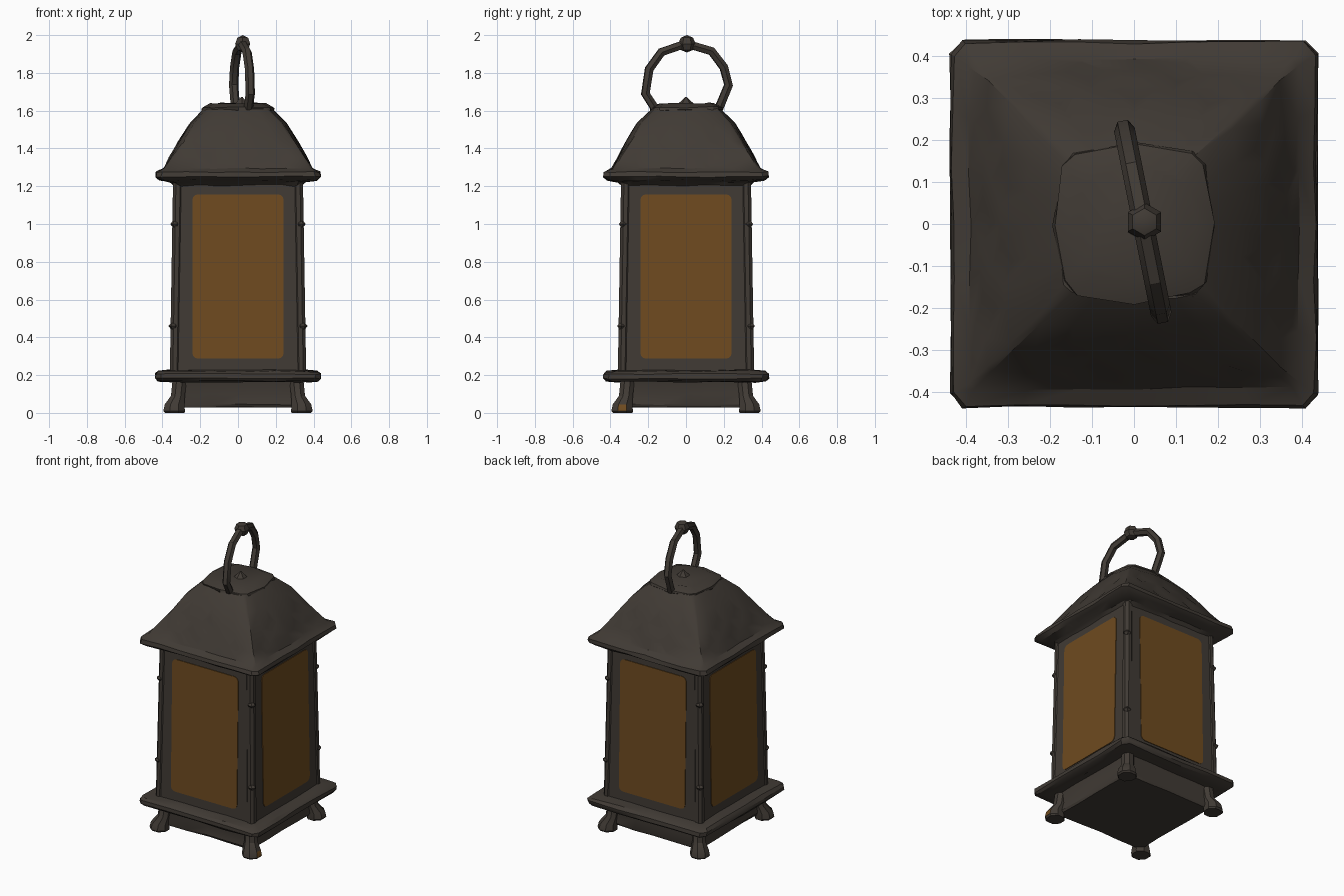
import bpy, bmesh, math, random
from mathutils import Vector, Matrix

random.seed(4)
if "Cube" in bpy.data.objects:
    bpy.data.objects.remove(bpy.data.objects["Cube"])


def material(name, rgb):
    m = bpy.data.materials.new(name)
    m.use_nodes = True
    m.diffuse_color = (*rgb, 1)
    bsdf = m.node_tree.nodes["Principled BSDF"]
    bsdf.inputs["Base Color"].default_value = (*rgb, 1)
    bsdf.inputs["Roughness"].default_value = 0.8
    return m


IRON = material("dark_iron", (0.052, 0.043, 0.035))
GLASS = material("amber_glass", (0.158, 0.07, 0.014))


def finish(bm, name, mat):
    bmesh.ops.recalc_face_normals(bm, faces=bm.faces)
    me = bpy.data.meshes.new(name)
    bm.to_mesh(me)
    bm.free()
    me.materials.append(mat)
    ob = bpy.data.objects.new(name, me)
    bpy.context.collection.objects.link(ob)
    return ob


def skin(bm, rings):
    """Bridge rings of points and close both ends."""
    loops = [[bm.verts.new(p) for p in ring] for ring in rings]
    n = len(loops[0])
    for a, b in zip(loops, loops[1:]):
        for i in range(n):
            bm.faces.new((a[i], a[(i + 1) % n], b[(i + 1) % n], b[i]))
    bm.faces.new(loops[0])
    bm.faces.new(loops[-1])


def square_ring(half, z, chamfer, bulge=0, segs=1):
    """Square outline with cut corners and optionally bowed sides."""
    ring = []
    for side in range(4):
        turn = Matrix.Rotation(side * math.pi / 2, 3, 'Z')
        for i in range(segs + 1):
            t = 2 * i / segs - 1
            p = Vector((t * (half - chamfer), -half - bulge * (1 - t * t), z))
            ring.append(turn @ p)
    return ring


def square_loft(name, profile, segs=1, wobble=0, chips=0):
    """Loft (half width, height, chamfer, bulge) sections."""
    bm = bmesh.new()
    skin(bm, [square_ring(*p, segs=segs) for p in profile])
    for v in bm.verts:
        v.co += Vector([random.uniform(-wobble, wobble) for _ in range(3)])
    bmesh.ops.recalc_face_normals(bm, faces=bm.faces)
    # hammered pits: cut off scattered vertices and sink the new facets
    if chips:
        pool = [v for v in bm.verts if 1.32 < v.co.z < 1.5
                and min(abs(v.co.x), abs(v.co.y)) < 0.7 * max(abs(v.co.x), abs(v.co.y))]
        random.shuffle(pool)
        picked = []
        for v in pool:
            if len(picked) < chips and all((v.co - p.co).length > 0.12 for p in picked):
                picked.append(v)
        cut = bmesh.ops.bevel(bm, geom=picked, offset=0.048, segments=1,
                              affect='VERTICES', clamp_overlap=True)
        bmesh.ops.poke(bm, faces=cut["faces"], offset=-0.012)
    return finish(bm, name, IRON)


# Base box and lower ledge
square_loft("base_box", [(0.318, 0.03, 0.03), (0.326, 0.045, 0.03), (0.318, 0.1, 0.03),
                         (0.335, 0.18, 0.03)], segs=4, wobble=0.003)
square_loft("lower_ledge", [(0.37, 0.163, 0.03), (0.422, 0.168, 0.03), (0.437, 0.182, 0.03),
                            (0.437, 0.206, 0.03), (0.42, 0.22, 0.03), (0.35, 0.228, 0.03)],
            segs=4, wobble=0.004)

# Tapered lantern body
BOTTOM, TOP = 0.355, 0.338


def wall(z):
    return BOTTOM + (TOP - BOTTOM) * (z - 0.22) / 1.02


square_loft("body", [(wall(0.2), 0.2, 0.03), (wall(1.25), 1.25, 0.03)])

# Corner posts, studs and feet
for sx in (-1, 1):
    for sy in (-1, 1):
        tag = ("left" if sx > 0 else "right") + ("_back" if sy > 0 else "_front")

        def corner(name, sections, sides, start=0):
            """Round section swept through (corner offset, height, radius)."""
            bm = bmesh.new()
            skin(bm, [[(sx * d + r * math.cos(start + math.tau * i / sides),
                        sy * d + r * math.sin(start + math.tau * i / sides), z)
                       for i in range(sides)] for d, z, r in sections])
            return finish(bm, name + "_" + tag, IRON)

        corner("corner_post", [(wall(z) - 0.021, z, 0.029) for z in (0.2, 0.72, 1.25)],
               8, math.pi / 8)
        for z in (0.46, 1.0):
            corner("post_stud", [(wall(z) - 0.014, z - 0.028, 0.01),
                                 (wall(z) - 0.008, z, 0.025),
                                 (wall(z) - 0.014, z + 0.024, 0.01)], 6)
        foot = corner("foot", [(0.335, 0.0, 0.056), (0.338, 0.01, 0.062), (0.336, 0.045, 0.056),
                               (0.318, 0.09, 0.04), (0.31, 0.17, 0.04)], 8, math.pi / 8)
        # Worn amber patch on the outer side of one foot
        if sx > 0 > sy:
            foot.data.materials.append(GLASS)
            for f in foot.data.polygons:
                if f.center.z < 0.04 and f.normal.x > 0.8:
                    f.material_index = 1

# Amber panes with rounded corners, lying against the tapered walls
for k, side in enumerate(("front", "left", "back", "right")):
    turn = Matrix.Rotation(k * math.pi / 2, 3, 'Z')
    outline = []
    for q, (cx, cz) in enumerate(((1, 1), (-1, 1), (-1, -1), (1, -1))):
        for s in range(4):
            a = (q + s / 3) * math.pi / 2
            outline.append((cx * 0.212 + 0.03 * math.cos(a),
                            0.722 + cz * 0.405 + 0.03 * math.sin(a)))
    bm = bmesh.new()
    skin(bm, [[turn @ Vector((x, -wall(z) - out, z)) for x, z in outline]
              for out in (-0.003, 0.004)])
    finish(bm, "pane_" + side, GLASS)

# Roof: flared eave running up into bulging hipped slopes
square_loft("roof", [(0.335, 1.2, 0.03), (0.355, 1.222, 0.03), (0.415, 1.232, 0.035),
                     (0.437, 1.25, 0.03), (0.432, 1.276, 0.028), (0.392, 1.295, 0.014),
                     (0.35, 1.355, 0.01, 0.014), (0.298, 1.435, 0.01, 0.022),
                     (0.235, 1.535, 0.012, 0.022), (0.165, 1.61, 0.02, 0.016)],
            segs=6, wobble=0.004, chips=18)
square_loft("roof_cap", [(0.15, 1.58, 0.03, 0.024), (0.17, 1.603, 0.03, 0.024),
                         (0.168, 1.618, 0.03, 0.024), (0.125, 1.64, 0.03, 0.02)],
            segs=2, wobble=0.005)

# Small peak on the cap
bm = bmesh.new()
bmesh.ops.create_cone(bm, cap_ends=True, segments=6, radius1=0.045, radius2=0.004, depth=0.04,
                      matrix=Matrix.Translation((0.02, 0, 1.653)))
finish(bm, "cap_peak", IRON)

# Hanging ring, slightly turned about the vertical
path = [(-0.15, 1.59), (-0.215, 1.69), (-0.195, 1.82), (-0.13, 1.91), (0, 1.955),
        (0.135, 1.915), (0.2, 1.83), (0.225, 1.735), (0.165, 1.59)]
bm = bmesh.new()
rings = []
for i, (y, z) in enumerate(path):
    a, b = path[max(i - 1, 0)], path[min(i + 1, len(path) - 1)]
    along = Vector((-0.2 * (b[0] - a[0]), b[0] - a[0], b[1] - a[1])).normalized()
    across = Vector((1, 0.2, 0)).normalized()
    up = along.cross(across)
    c = Vector((0.022 - 0.2 * y, y, z))
    rings.append([c + 0.025 * (math.cos(t) * across + math.sin(t) * up)
                  for t in (math.tau * j / 6 for j in range(6))])
skin(bm, rings)
finish(bm, "hanging_ring", IRON)

# Faceted knob at the top of the ring
bm = bmesh.new()
bmesh.ops.create_uvsphere(bm, u_segments=6, v_segments=4, radius=0.046,
                          matrix=Matrix.Translation((0.025, 0.005, 1.954)))
finish(bm, "ring_knob", IRON)

# Soft shading with crisp edges
bpy.ops.object.select_all(action='DESELECT')
for ob in bpy.context.collection.objects:
    if ob.type == 'MESH':
        ob.select_set(True)
        bpy.context.view_layer.objects.active = ob
bpy.ops.object.shade_smooth_by_angle(angle=math.radians(32))
